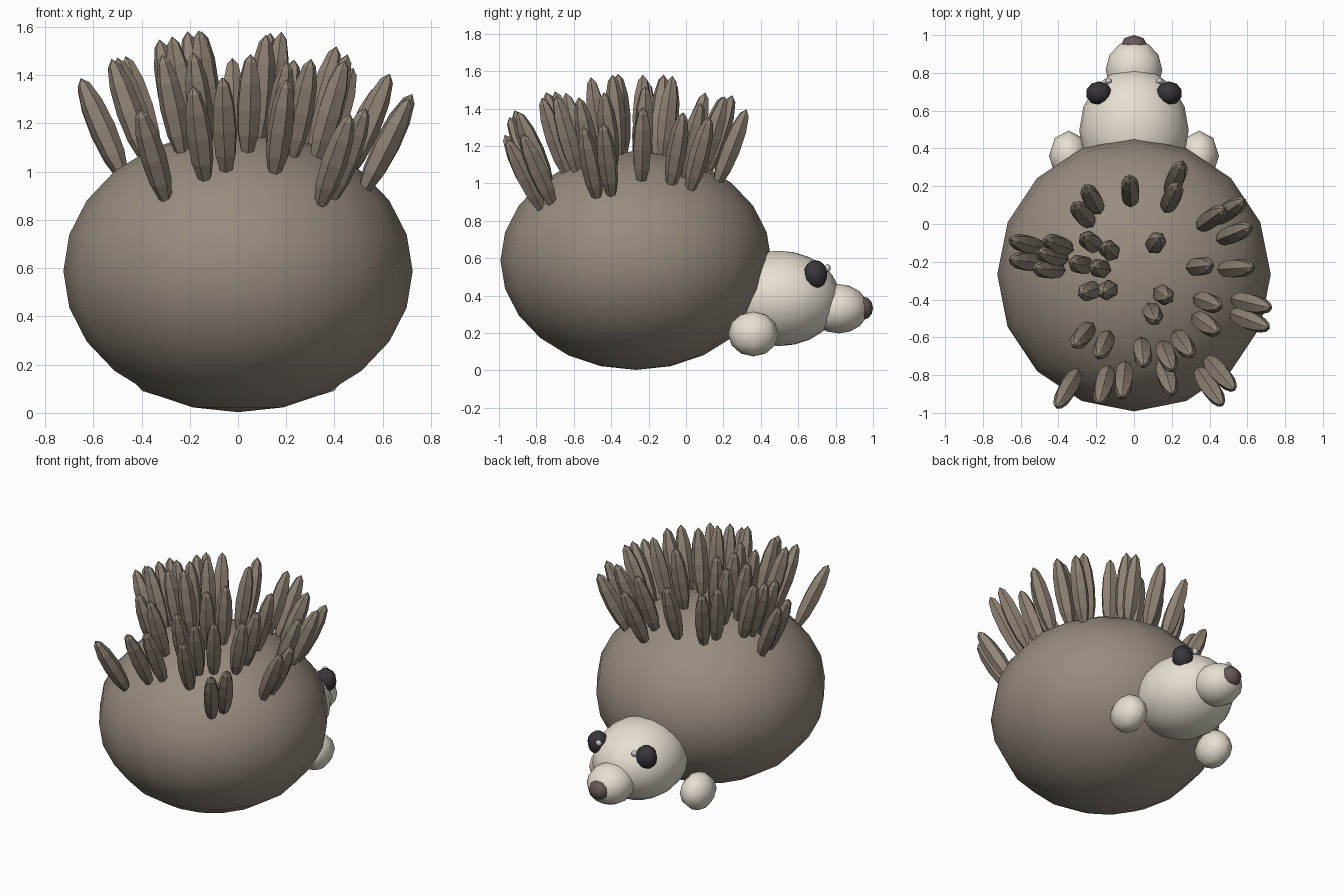
import bpy, math
from mathutils import Vector

if "Cube" in bpy.data.objects:
    bpy.data.objects.remove(bpy.data.objects["Cube"])


def material(name, rgb):
    m = bpy.data.materials.new(name)
    m.diffuse_color = (*rgb, 1)
    m.use_nodes = True
    m.node_tree.nodes["Principled BSDF"].inputs["Base Color"].default_value = m.diffuse_color
    return m


BROWN = material("brown", (0.31, 0.26, 0.21))
QUILL = material("quill_brown", (0.28, 0.23, 0.18))
CREAM = material("cream", (0.80, 0.74, 0.64))
DARK = material("dark", (0.04, 0.035, 0.045))
NOSE = material("nose_brown", (0.14, 0.10, 0.095))
GLINT = material("glint", (0.8, 0.8, 0.8))


def ball(name, loc, radii, seg, rings, mat, smooth=True):
    bpy.ops.mesh.primitive_uv_sphere_add(segments=seg, ring_count=rings, radius=1, location=loc)
    ob = bpy.context.object
    ob.name = name
    ob.scale = radii
    bpy.ops.object.transform_apply(location=False, rotation=False, scale=True)
    ob.data.materials.append(mat)
    if smooth:
        bpy.ops.object.shade_smooth()
    return ob


# Body, head, snout and nose
CY, R, CZ, RZ = -0.268, 0.724, 0.588, 0.585
ball("body", (0, CY, CZ), (R, R, RZ), 16, 12, BROWN)
ball("head", (0, 0.495, 0.385), (0.29, 0.33, 0.255), 16, 12, CREAM)
ball("snout", (0, 0.815, 0.33), (0.15, 0.16, 0.132), 12, 8, CREAM)
ball("nose", (0, 0.948, 0.333), (0.07, 0.052, 0.062), 8, 6, NOSE)

# Paws, eyes and eye glints on both sides
for side, s in (("left", -1), ("right", 1)):
    ball("paw_" + side, (s * 0.345, 0.36, 0.195), (0.105, 0.135, 0.12), 8, 6, CREAM)
    ball("eye_" + side, (s * 0.185, 0.692, 0.513), (0.07, 0.063, 0.077), 10, 8, DARK)
    ball("eye_glint_" + side, (s * 0.135, 0.757, 0.547), (0.022, 0.016, 0.022), 6, 5, GLINT)

# Quills: scattered over the back, leaning outwards from the body centre
quills = [
    (-.02, .175), (-.22, .13), (-.27, .05), (.22, .24), (.20, .14), (.41, .03), (.50, .07),
    (.53, -.05), (.35, -.225), (.54, -.235), (.39, -.415), (.38, -.53), (.62, -.42),
    (.61, -.51), (.115, -.10), (.155, -.375), (.10, -.475), (-.23, -.095), (-.13, -.14),
    (-.28, -.215), (-.18, -.235), (-.235, -.355), (-.14, -.35), (-.56, -.11), (-.40, -.11),
    (-.56, -.20), (-.43, -.17), (-.45, -.24), (-.27, -.59), (-.16, -.64), (-.35, -.87),
    (-.16, -.85), (-.055, -.825), (.045, -.68), (.175, -.70), (.26, -.635), (.175, -.81),
    (.455, -.79), (.40, -.86),
]
LENGTH, LEAN = 0.46, 0.33
for i, (x, y) in enumerate(quills):
    off = Vector((x, y - CY, 0))
    r = off.length
    axis = off * LEAN
    axis.z = math.sqrt(LENGTH ** 2 - axis.length_squared)
    base_r = r * (1 - LEAN / 2)
    base_z = CZ + RZ * math.sqrt(1 - (base_r / R) ** 2) - 0.02 - 0.08 * r
    q = ball(f"quill_{i + 1}", (x, y, base_z + axis.z / 2), (0.054, 0.054, LENGTH / 2),
             6, 6, QUILL, smooth=False)
    q.rotation_euler = axis.to_track_quat('Z', 'Y').to_euler()
